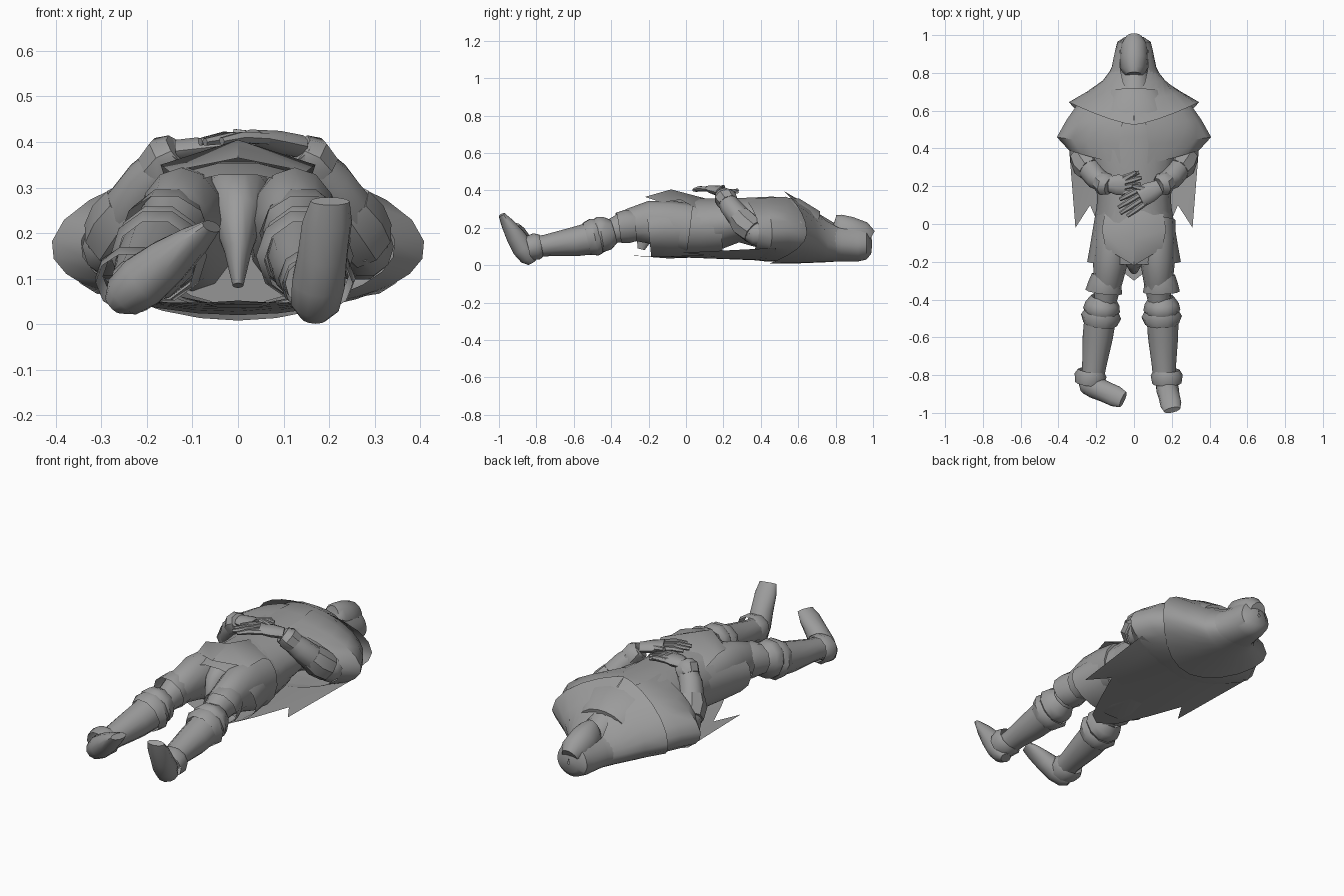
import bpy, bmesh
from math import sin, cos, pi, radians
from mathutils import Vector

cube = bpy.data.objects.get("Cube")
if cube:
    bpy.data.objects.remove(cube, do_unlink=True)

grey = bpy.data.materials.new("plain grey")
grey.use_nodes = True
tone = (0.33, 0.33, 0.33, 1)
grey.diffuse_color = tone
grey.node_tree.nodes["Principled BSDF"].inputs["Base Color"].default_value = tone


def skin(name, rows, closed=True, cap=False):
    """Join rows of points into a smooth surface."""
    bm = bmesh.new()
    grid = [[bm.verts.new(point) for point in row] for row in rows]
    count = len(grid[0])
    for low, high in zip(grid, grid[1:]):
        for i in range(count if closed else count - 1):
            j = (i + 1) % count
            bm.faces.new((low[i], low[j], high[j], high[i]))
    if cap:
        bm.faces.new(grid[0])
        bm.faces.new(grid[-1])
    bmesh.ops.recalc_face_normals(bm, faces=bm.faces)
    mesh = bpy.data.meshes.new(name)
    bm.to_mesh(mesh)
    bm.free()
    obj = bpy.data.objects.new(name, mesh)
    mesh.materials.append(grey)
    bpy.context.collection.objects.link(obj)
    bpy.ops.object.select_all(action="DESELECT")
    obj.select_set(True)
    bpy.context.view_layer.objects.active = obj
    bpy.ops.object.shade_smooth_by_angle(angle=radians(40))


def tube(name, stations, sides=12, cap=True):
    """Loft ellipses along a path of (x, y, z, half width, half depth)."""
    centres = [Vector(s[:3]) for s in stations]
    last = len(centres) - 1
    rows = []
    for i, (centre, s) in enumerate(zip(centres, stations)):
        along = (centres[min(i + 1, last)] - centres[max(i - 1, 0)]).normalized()
        across = along.cross(Vector((0, 0, 1))).normalized()
        up = across.cross(along)
        angles = [2 * pi * k / sides for k in range(sides)]
        rows.append([centre + across * cos(a) * s[3] + up * sin(a) * s[4] for a in angles])
    skin(name, rows, True, cap)


def mantle(name, profile, gap, front_drop, back_drop, steps=24):
    """Cloth around the body; profile is (y, half width, top, bottom)."""
    rows = []
    for r, (y, width, top, bottom) in enumerate(profile):
        share = (r / (len(profile) - 1)) ** 2
        middle = bottom + (top - bottom) * 0.42
        row = []
        for k in range(steps + 1):
            a = pi / 2 + gap[r] + (2 * pi - 2 * gap[r]) * k / steps
            c, s = cos(a), sin(a)
            x = width * c * abs(c) ** (0.45 if s > 0 else 0.05)
            z = middle + s * (top - middle if s > 0 else middle - bottom)
            drop = front_drop * max(s, 0) ** 2 + back_drop * max(-s, 0) ** 2
            row.append((x, y - drop * share, z))
        rows.append(row)
    skin(name, rows, closed=False)


# Torso and open tunic skirt
tube("torso", [
    (0, .70, .18, .15, .11), (0, .58, .20, .23, .16), (0, .44, .225, .24, .145),
    (0, .28, .24, .21, .12), (0, .14, .215, .195, .145), (0, -.02, .20, .205, .16)], 18)
tube("tunic_skirt", [
    (0, .19, .205, .188, .15), (0, .08, .2, .2, .16), (0, -.1, .195, .23, .162),
    (0, -.2, .185, .248, .145)], 18, cap=False)
tube("tunic_drape", [
    (0, .02, .28, .09, .07), (0, -.12, .27, .075, .077), (0, -.18, .23, .055, .075),
    (0, -.22, .16, .03, .05), (0, -.24, .085, .012, .02)], 14)
skin("waist_flap", [
    [(-.15, .08, .29), (0, .11, .355), (.15, .08, .29)],
    [(-.17, -.03, .35), (0, -.08, .405), (.17, -.03, .35)],
    [(-.15, -.13, .335), (0, -.22, .365), (.15, -.13, .335)]], closed=False)

# Hood with face opening, face and neck
mantle("hood", [
    (.995, .006, .125, .105), (.99, .05, .165, .06), (.965, .088, .215, .03),
    (.92, .1, .235, .02), (.83, .118, .235, .02), (.77, .15, .245, .02), (.71, .2, .28, .02)],
    [0, .1, .75, .95, .8, .6, .4], .02, 0)
tube("face", [
    (0, .985, .14, .045, .05), (0, .95, .16, .07, .073), (0, .88, .17, .077, .09),
    (0, .82, .18, .07, .093), (0, .785, .185, .05, .088), (0, .775, .19, .03, .06)], 14)
tube("neck", [(0, .82, .13, .07, .07), (0, .66, .18, .1, .11)])

# Layered shoulder cloth
mantle("cowl", [
    (.82, .12, .235, .02), (.76, .165, .255, .015), (.70, .25, .325, .01),
    (.645, .345, .395, .008)], [.8, .5, .08, 0], .12, .2)
mantle("shoulder_cape", [
    (.72, .2, .27, .03), (.65, .29, .33, .025), (.55, .36, .375, .022),
    (.46, .41, .37, .02), (.39, .345, .365, .03)],
    [.25, .28, .3, .32, .34], .08, .06)

# Long back cape with a ragged hem
hem = [-.02, .1, -.08, -.24, -.3, -.24, -.08, .1, -.02]
cape_rows = []
for step in range(6):
    t = step / 5
    row = []
    for i, end in enumerate(hem):
        u = i / 4 - 1
        lift = (.07 - .025 * t) * u * u
        row.append(((.35 - .04 * t) * u, .48 + (end - .48) * t, .022 + lift + .03 * t * (1 - abs(u))))
    cape_rows.append(row)
skin("back_cape", cape_rows, closed=False)


# Legs with knee guards, boots and ankle cuffs
def leg(label, side, splay):
    def path(start, *stations):
        return [(side * (start + splay * .1 * (-.2 - y)), y, z, w, d) for y, z, w, d in stations]

    tube(label + "_thigh", path(
        .125, (.02, .2, .1, .13), (-.1, .215, .1, .13), (-.2, .23, .092, .114),
        (-.3, .215, .078, .087), (-.4, .18, .06, .065), (-.48, .15, .07, .075)))
    tube(label + "_thigh_guard", path(
        .14, (-.27, .21, .075, .085), (-.315, .207, .088, .094), (-.36, .2, .098, .085)),
        10, cap=False)
    tube(label + "_knee_guard", path(
        .14, (-.385, .18, .065, .065), (-.42, .17, .09, .092), (-.455, .165, .098, .1),
        (-.475, .16, .085, .09)), 10, cap=False)
    tube(label + "_boot_top", path(
        .138, (-.46, .155, .09, .095), (-.49, .15, .107, .105), (-.53, .14, .09, .092)),
        10, cap=False)
    tube(label + "_boot_shaft", path(
        .142, (-.47, .15, .085, .09), (-.6, .125, .08, .078), (-.75, .105, .064, .058),
        (-.85, .09, .058, .055)))
    tube(label + "_ankle_cuff", path(
        .155, (-.775, .105, .07, .062), (-.8, .1, .085, .075), (-.845, .09, .077, .068)),
        10, cap=False)


leg("right", -1, 1.25)
leg("left", 1, .3)

# Feet point upward, the right one turned inward
for label, heel, toe in (
        ("left", Vector((.17, -.84, .042)), Vector((.202, -.985, .27))),
        ("right", Vector((-.25, -.845, .062)), Vector((-.058, -.93, .215)))):
    shape = ((-.12, .03, .025), (0, .055, .05), (.22, .06, .06), (.5, .056, .052),
             (.8, .056, .034), (1, .044, .016))
    tube(label + "_foot", [(*heel.lerp(toe, t), w, d) for t, w, d in shape])


# Arms folded over the belly
for label, side in (("left", 1), ("right", -1)):
    def arm(part, *stations, sides=10):
        tube(label + part, [(side * x, y, z, w, d) for x, y, z, w, d in stations], sides)

    arm("_upper_arm", (.22, .6, .18, .08, .08), (.27, .45, .17, .07, .075),
        (.28, .36, .17, .062, .066), (.27, .32, .18, .04, .045))
    arm("_forearm", (.285, .365, .17, .052, .052), (.255, .315, .22, .066, .068),
        (.195, .24, .31, .06, .058), (.13, .195, .38, .044, .042))
    arm("_elbow_cuff", (.285, .36, .18, .06, .07), (.255, .315, .22, .076, .076),
        (.23, .285, .26, .066, .066), sides=8)
    arm("_wrist_cuff", (.175, .225, .335, .056, .054), (.15, .208, .365, .062, .058),
        (.13, .2, .38, .046, .042), sides=8)


def hand(label, wrist, knuckle, tip, thumb):
    wrist, knuckle, tip = Vector(wrist), Vector(knuckle), Vector(tip)
    across = (knuckle - wrist).cross(Vector((0, 0, 1))).normalized()
    tube(label + "_palm", [
        (*wrist, .04, .026), (*wrist.lerp(knuckle, .5), .054, .026),
        (*knuckle, .054, .018)], 10)
    for i, reach in enumerate((.8, 1, .96, .76)):
        base = knuckle + across * .026 * (i - 1.5)
        end = base + (tip - knuckle) * reach + across * .006 * (i - 1.5)
        start = base - (knuckle - wrist) * .15
        middle = start.lerp(end, .55) + Vector((0, 0, .006))
        tube(label + "_finger", [
            (*start, .015, .014), (*middle, .015, .014), (*end, .01, .009)], 6)
    root = wrist.lerp(knuckle, .35)
    tube(label + "_thumb", [
        (*root, .02, .016), (*root.lerp(Vector(thumb), .6), .017, .015), (*thumb, .01, .01)], 6)


hand("right", (-.135, .21, .38), (-.045, .205, .39), (.04, .23, .39), (.01, .275, .4))
hand("left", (.135, .195, .39), (.03, .14, .41), (-.08, .07, .4), (-.01, .2, .42))
